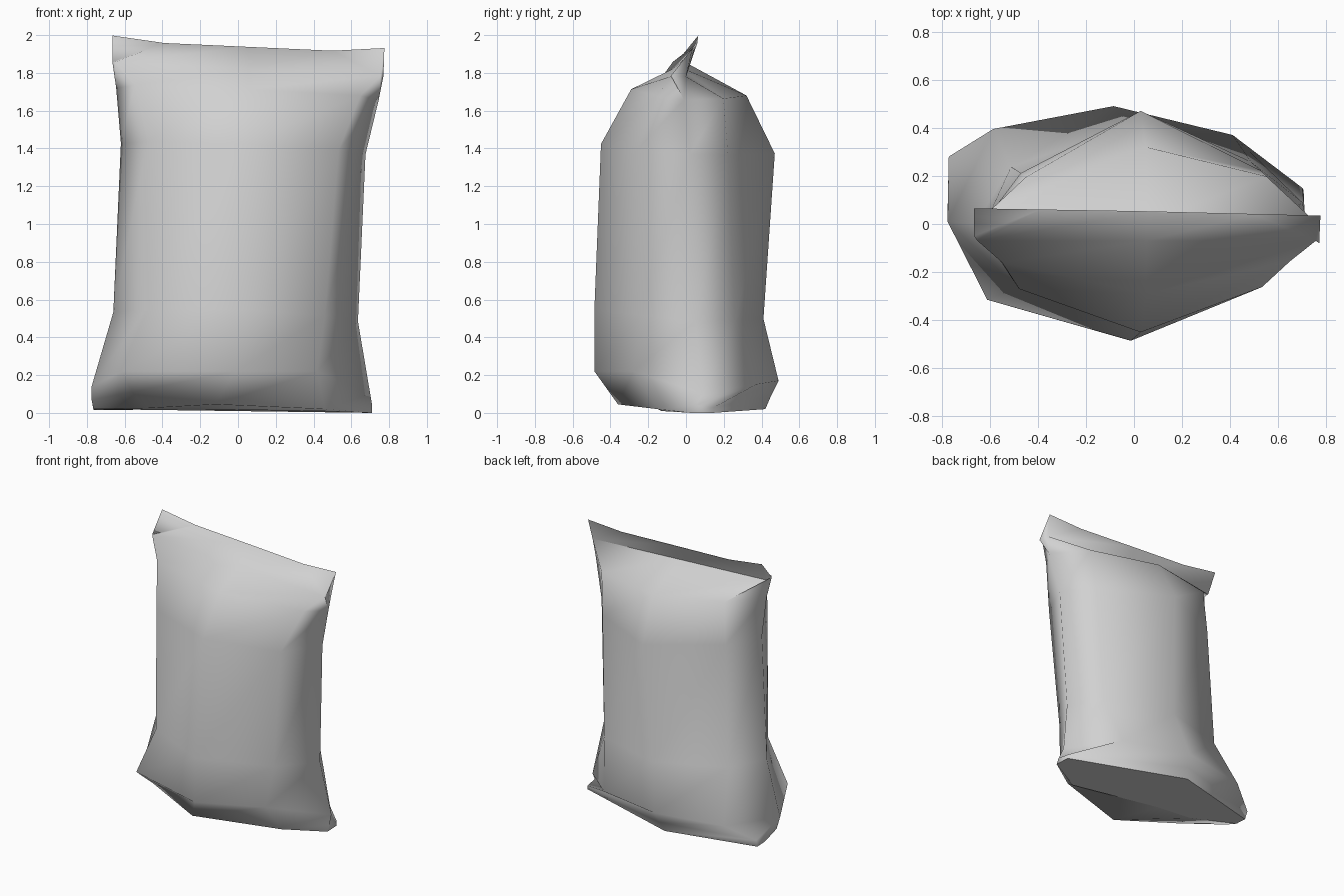
import bpy
import bmesh
from mathutils import Vector

# Remove the default cube only
default_cube = bpy.data.objects.get("Cube")
if default_cube:
    bpy.data.objects.remove(default_cube, do_unlink=True)


def make_material(name, color):
    material = bpy.data.materials.new(name)
    material.use_nodes = True
    material.diffuse_color = color
    material.node_tree.nodes["Principled BSDF"].inputs["Base Color"].default_value = color
    return material


def bag_section(z, tilt, lift, left, right, front, back, front_shape, back_shape):
    """Eight points around the bag: two side creases, two faces, four corners."""
    middle_x = (left[0] + right[0]) / 2

    def place(x, y, raised=0):
        return Vector((x, y, z + tilt * x - 0.055 * y + raised))

    def corner(side, face_y, shape):
        spread, fill = shape
        x = middle_x + spread * (side[0] - middle_x)
        y = side[1] + fill * (face_y - side[1])
        return place(x, y, lift)

    return [
        place(*left),
        corner(left, front, front_shape),
        place(middle_x, front, lift),
        corner(right, front, front_shape),
        place(*right),
        corner(right, back, back_shape),
        place(middle_x, back, lift),
        corner(left, back, back_shape),
    ]


# Slumped base, in the same order: left, front, right and back of the bag.
# Flat sole, then the folded rim, then the widest line of the bulge
sole = [
    (-0.765, 0.17, 0.02), (-0.48, 0.02, 0.025), (-0.22, 0, 0.02), (0.43, -0.13, 0.01),
    (0.71, 0.03, 0), (0.705, 0.14, 0), (-0.12, 0.42, 0.02), (-0.765, 0.26, 0.015),
]
folded_rim = [
    (-0.775, 0.05, 0.07), (-0.56, -0.2, 0.11), (-0.12, -0.36, 0.045), (0.46, -0.15, 0.02),
    (0.71, 0.05, 0.04), (0.7, 0.15, 0.03), (-0.1, 0.45, 0.09), (-0.77, 0.28, 0.07),
]
bulge = [
    (-0.775, 0.01, 0.14), (-0.61, -0.315, 0.22), (-0.015, -0.485, 0.22), (0.42, -0.28, 0.22),
    (0.7, 0.09, 0.1), (0.41, 0.37, 0.15), (-0.085, 0.49, 0.17), (-0.585, 0.395, 0.17),
]

# Body up to the crimped top: height, tilt, lift, left crease, right crease,
# front, back, then spread and fullness of the front and back corners
body = [
    (0.51, -0.035, 0.01, (-0.66, 0), (0.635, 0.05), -0.485, 0.41, (0.73, 0.54), (0.77, 0.58)),
    (1.4, -0.045, 0, (-0.62, 0), (0.675, 0.02), -0.45, 0.47, (0.78, 0.6), (0.77, 0.45)),
    (1.69, -0.045, 0.01, (-0.645, -0.02), (0.745, -0.01), -0.29, 0.32, (0.86, 0.52), (0.72, 0.63)),
    (1.82, -0.052, 0, (-0.665, -0.05), (0.77, -0.08), -0.07, 0, (0.98, 1), (0.99, 1)),
    (1.97, -0.047, -0.027, (-0.665, 0.065), (0.775, 0.035), 0.049, 0.053, (0.62, 0.38), (0.62, 0.38)),
]
rings = [sole, folded_rim, bulge] + [bag_section(*section) for section in body]

# Skin the rings into one closed pouch, sole face first
bm = bmesh.new()
loops = [[bm.verts.new(p) for p in ring] for ring in rings]
bm.faces.new(list(reversed(loops[0])))
for lower, upper in zip(loops, loops[1:]):
    for i in range(len(lower)):
        j = (i + 1) % len(lower)
        bm.faces.new((lower[i], lower[j], upper[j], upper[i]))
bm.faces.new(loops[-1])
bmesh.ops.recalc_face_normals(bm, faces=bm.faces)

mesh = bpy.data.meshes.new("filled_bag")
bm.to_mesh(mesh)
bm.free()
mesh.materials.append(make_material("light grey", (0.64, 0.64, 0.64, 1)))

bag = bpy.data.objects.new("filled_bag", mesh)
bpy.context.collection.objects.link(bag)

# Soft sides with a crisp crimp edge and a flat sole
for other in bpy.context.selected_objects:
    other.select_set(False)
bag.select_set(True)
bpy.context.view_layer.objects.active = bag
bpy.ops.object.shade_smooth_by_angle(angle=1.4)
mesh.polygons[0].use_smooth = False
